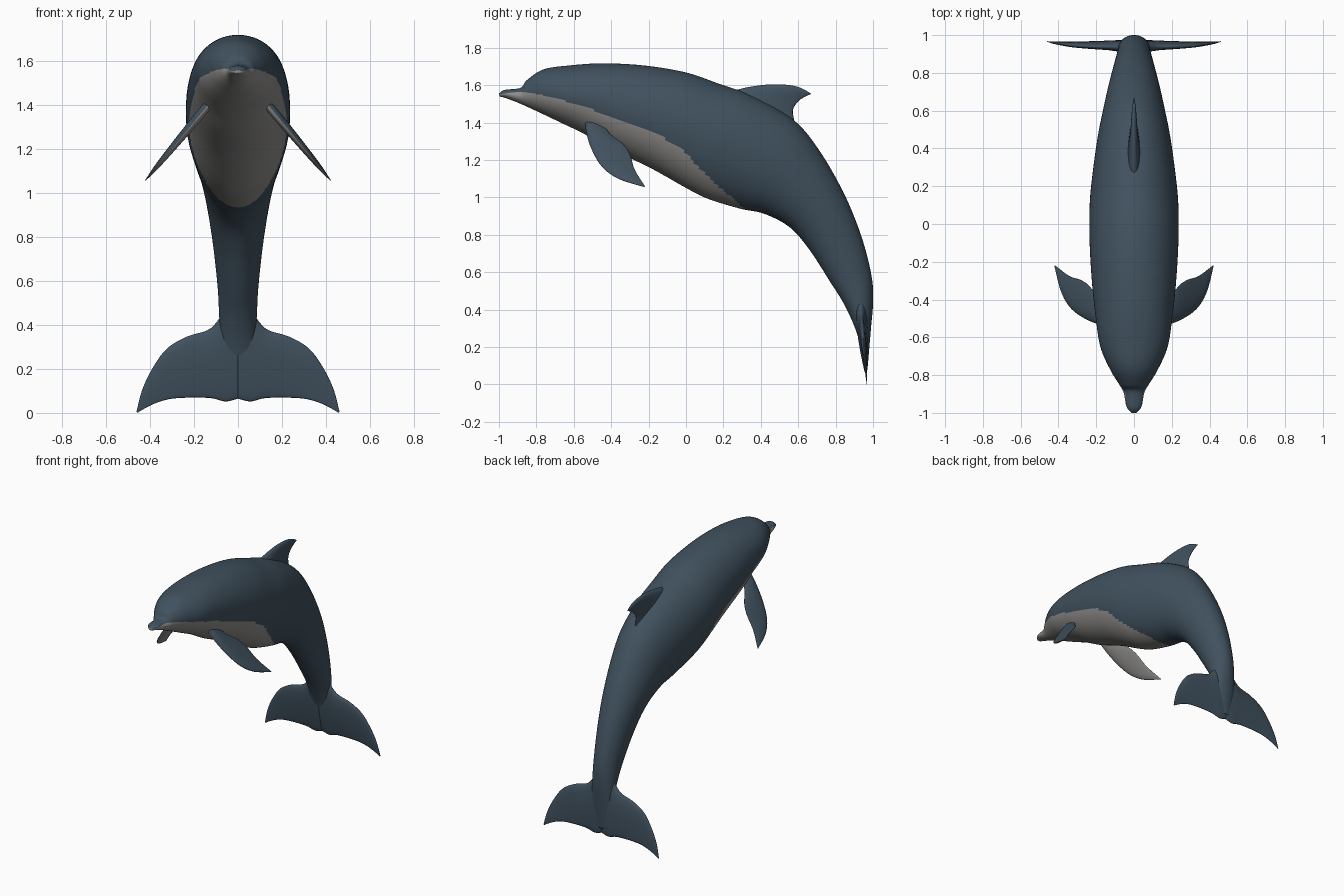
import bpy, bmesh, math
from mathutils import Vector


def material(name, rgb):
    m = bpy.data.materials.new(name)
    m.diffuse_color = (*rgb, 1)
    return m


BLUE = material("slate blue skin", (0.052, 0.083, 0.113))
GREY = material("pale grey belly", (0.28, 0.275, 0.265))


def spline(rows, steps):
    """Catmull-Rom interpolation through rows of numbers."""
    out = []
    for i in range(len(rows) - 1):
        a, b, c, d = (rows[max(i - 1, 0)], rows[i], rows[i + 1],
                      rows[min(i + 2, len(rows) - 1)])
        for k in range(steps):
            t = k / steps
            out.append([0.5 * (2 * q + (r - p) * t + (2 * p - 5 * q + 4 * r - s) * t * t
                               + (3 * q - p - 3 * r + s) * t ** 3)
                        for p, q, r, s in zip(a, b, c, d)])
    return out + [list(rows[-1])]


def loft(name, rings, is_grey):
    """Skin closed rings, cap the ends, colour faces by a rule."""
    bm = bmesh.new()
    vs = [[bm.verts.new(p) for p in ring] for ring in rings]
    n = len(rings[0])
    for a, b in zip(vs, vs[1:]):
        for j in range(n):
            bm.faces.new((a[j], a[(j + 1) % n], b[(j + 1) % n], b[j]))
    bm.faces.new(vs[0])
    bm.faces.new(vs[-1])
    bmesh.ops.recalc_face_normals(bm, faces=bm.faces)
    bm.normal_update()
    for f in bm.faces:
        f.smooth = True
        f.material_index = int(is_grey(f))
    me = bpy.data.meshes.new(name)
    bm.to_mesh(me)
    bm.free()
    me.materials.append(BLUE)
    me.materials.append(GREY)
    ob = bpy.data.objects.new(name, me)
    bpy.context.collection.objects.link(ob)
    return ob


def fin(name, stations, place, normal, is_grey=lambda f: False, n=28):
    """Blade from stations of (lead a, lead b, trail a, trail b, half thickness)."""
    rings = []
    for a, b, c, d, t in spline(stations, 6):
        lead, trail = place(a, b), place(c, d)
        ring = []
        for j in range(n):
            ang = 2 * math.pi * j / n
            u = (1 - math.cos(ang)) / 2
            ring.append(lead.lerp(trail, u) + normal * (t * math.sin(ang) * 1.25 * (1 - 0.6 * u)))
        rings.append(ring)
    return loft(name, rings, is_grey)


# Body: back y, back z, belly y, belly z, half width
body = [
    (-1.0, 1.556, -0.998, 1.540, 0.015),
    (-0.97, 1.575, -0.96, 1.530, 0.040),
    (-0.885, 1.586, -0.90, 1.507, 0.055),
    (-0.85, 1.628, -0.85, 1.485, 0.078),
    (-0.76, 1.685, -0.785, 1.455, 0.125),
    (-0.62, 1.706, -0.68, 1.405, 0.178),
    (-0.44, 1.717, -0.545, 1.340, 0.203),
    (-0.22, 1.705, -0.41, 1.262, 0.222),
    (0.0, 1.668, -0.195, 1.160, 0.235),
    (0.17, 1.610, 0.02, 1.040, 0.235),
    (0.36, 1.540, 0.125, 0.990, 0.222),
    (0.58, 1.410, 0.29, 0.940, 0.195),
    (0.72, 1.240, 0.42, 0.912, 0.168),
    (0.85, 1.010, 0.555, 0.840, 0.138),
    (0.94, 0.785, 0.66, 0.720, 0.112),
    (0.992, 0.580, 0.77, 0.550, 0.092),
    (1.0, 0.440, 0.85, 0.420, 0.085),
    (0.988, 0.290, 0.915, 0.270, 0.075),
    (0.972, 0.100, 0.957, 0.100, 0.030),
]
rings = []
for ty, tz, by, bz, w in spline(body, 10):
    ring = []
    for j in range(112):
        ang = 2 * math.pi * j / 112
        c, s = math.cos(ang), math.sin(ang)
        ring.append(Vector((w * s, (ty + by) / 2 + (ty - by) / 2 * c,
                            (tz + bz) / 2 + (tz - bz) / 2 * c)))
    rings.append(ring)

# Edge of the pale belly in side view: y, z
edge = spline([(-1.01, 1.55), (-0.865, 1.563), (-0.68, 1.525), (-0.46, 1.455), (-0.25, 1.375),
               (-0.06, 1.285), (0.07, 1.16), (0.18, 1.055), (0.33, 0.925)], 5)


def on_belly(f):
    p = f.calc_center_median()
    for (y0, z0), (y1, z1) in zip(edge, edge[1:]):
        if y0 <= p.y < y1:
            return p.z < z0 + (z1 - z0) * (p.y - y0) / (y1 - y0)
    return False


loft("body", rings, on_belly)

# Dorsal fin
fin("dorsal_fin",
    [(0.20, 1.550, 0.59, 1.350, 0.045), (0.30, 1.583, 0.578, 1.415, 0.032),
     (0.43, 1.603, 0.572, 1.468, 0.022), (0.54, 1.602, 0.598, 1.512, 0.015),
     (0.61, 1.587, 0.632, 1.536, 0.010), (0.668, 1.556, 0.666, 1.552, 0.002)],
    lambda y, z: Vector((0, y, z)), Vector((1, 0, 0)))

# Flippers and tail flukes, one per side
for side, s in (("left", 1), ("right", -1)):
    out = Vector((s, 0, 0.83)).normalized()
    fin(side + "_flipper",
        [(-0.54, 1.430, -0.45, 1.420, 0.020), (-0.535, 1.360, -0.41, 1.345, 0.022),
         (-0.508, 1.265, -0.335, 1.285, 0.020), (-0.45, 1.165, -0.298, 1.228, 0.016),
         (-0.36, 1.100, -0.275, 1.150, 0.011), (-0.22, 1.055, -0.222, 1.064, 0.002)],
        lambda y, z: Vector((s * (0.16 + (1.37 - z) * 0.83), y, z)), out,
        lambda f: f.normal.dot(out) < -0.1)
    fin(side + "_fluke",
        [(0.0, 0.500, 0.0, 0.065, 0.034), (0.055, 0.475, 0.055, 0.052, 0.032),
         (0.095, 0.415, 0.11, 0.065, 0.028), (0.14, 0.375, 0.155, 0.069, 0.024),
         (0.235, 0.345, 0.235, 0.069, 0.019), (0.325, 0.290, 0.31, 0.063, 0.014),
         (0.39, 0.200, 0.37, 0.046, 0.009), (0.435, 0.105, 0.415, 0.025, 0.005),
         (0.461, 0.006, 0.457, 0.0, 0.001)],
        lambda x, z: Vector((s * x, 0.967 - z * 0.08, z)), Vector((0, 1, 0)))
